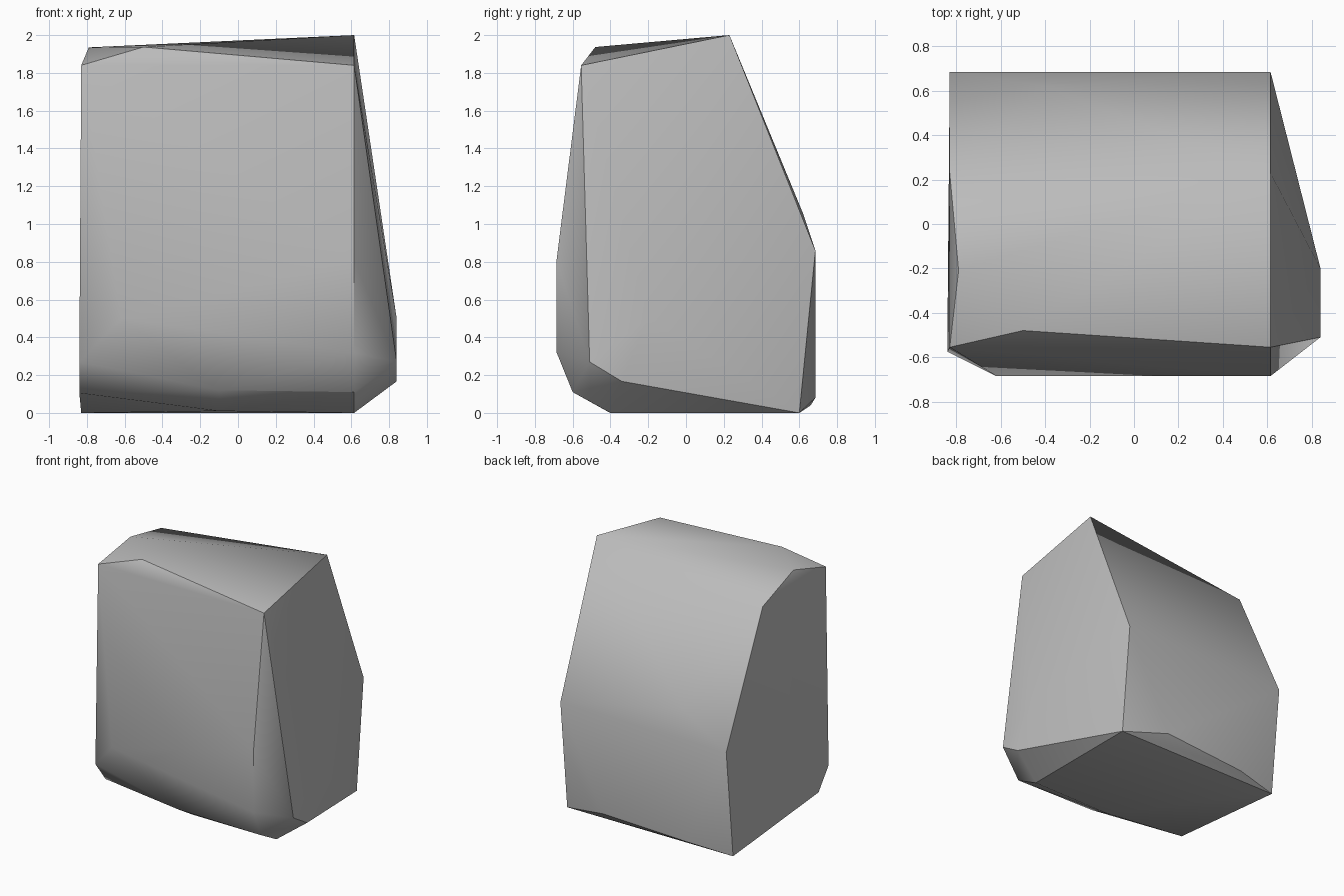
import bpy
import bmesh
from math import radians

# Remove only the default cube
default_cube = bpy.data.objects.get("Cube")
if default_cube:
    bpy.data.objects.remove(default_cube, do_unlink=True)


def flat_material(name, colour):
    """Plain material whose viewport and render colours agree."""
    material = bpy.data.materials.new(name)
    material.use_nodes = True
    material.diffuse_color = colour
    shader = material.node_tree.nodes["Principled BSDF"]
    shader.inputs["Base Color"].default_value = colour
    return material


# Shared planes of the chipped block
SIDE = 0.615       # right-hand cut plane
FLANK = -0.83      # nearly flat left flank
FACE = 0.685       # front and back depth
BULGE = 0.84       # outermost right-hand corners

# Corner points, grouped by the part of the boulder they belong to
crown = [
    (SIDE, 0.23, 2.0), (SIDE, -0.555, 1.84), (FLANK, -0.555, 1.84),
    (-0.5, -0.48, 1.937), (-0.79, -0.21, 1.935), (FLANK, 0.23, 1.825),
]
front_belly = [
    (SIDE, -FACE, 0.81), (SIDE, -FACE, 0.32), (-0.62, -FACE, 0.5),
    (-BULGE, -0.575, 0.27),
]
front_foot = [
    (SIDE, -0.6, 0.11), (-0.1, -0.6, 0.12), (-BULGE, -0.45, 0.105),
    (SIDE, -0.4, 0), (-0.1, -0.42, 0.01),
]
right_bulge = [
    (BULGE, -0.2, 0.5), (BULGE, -0.51, 0.27), (BULGE, -0.34, 0.167),
]
back_wall = [
    (SIDE, FACE, 0.86), (FLANK, FACE, 0.85), (-0.4, 0.62, 1.055),
    (SIDE, 0.6, 0), (FLANK, 0.6, 0), (0.24, FACE, 0.08), (-0.48, 0.66, 0.04),
]

# Wrap the corners in one convex shell
bm = bmesh.new()
for point in crown + front_belly + front_foot + right_bulge + back_wall:
    bm.verts.new(point)
hull = bmesh.ops.convex_hull(bm, input=bm.verts[:])
bmesh.ops.delete(bm, geom=hull["geom_interior"], context="VERTS")
bmesh.ops.recalc_face_normals(bm, faces=bm.faces[:])

# Soft shading with crisp chipped edges; the long crown ridge stays rounded
for face in bm.faces:
    face.smooth = True
for edge in bm.edges:
    rounded_ridge = all(v.co.y > 0.2 and v.co.z > 1.8 for v in edge.verts)
    edge.smooth = rounded_ridge or edge.calc_face_angle(0) < radians(33)

mesh = bpy.data.meshes.new("boulder")
bm.to_mesh(mesh)
bm.free()

boulder = bpy.data.objects.new("boulder", mesh)
bpy.context.collection.objects.link(boulder)
mesh.materials.append(flat_material("stone_grey", (0.5, 0.5, 0.5, 1)))
